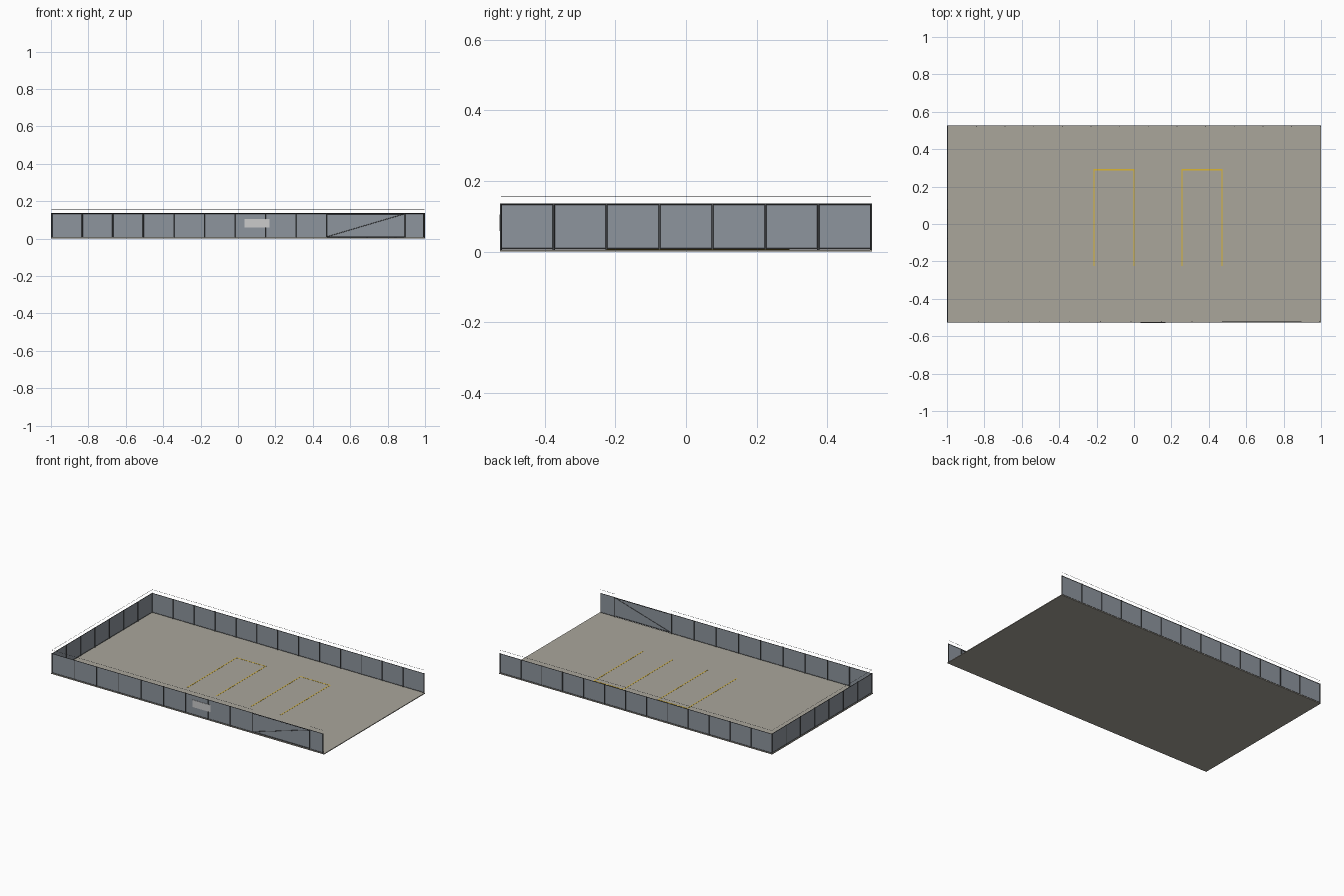
import bpy, bmesh
from mathutils import Vector

if "Cube" in bpy.data.objects:
    bpy.data.objects.remove(bpy.data.objects["Cube"])


def material(name, rgb):
    m = bpy.data.materials.new(name)
    m.diffuse_color = (*rgb, 1)
    m.use_nodes = True
    m.node_tree.nodes["Principled BSDF"].inputs["Base Color"].default_value = m.diffuse_color
    return m


CONCRETE = material("concrete", (0.40, 0.38, 0.33))
MESH = material("fence_grey", (0.27, 0.30, 0.34))
STEEL = material("dark_steel", (0.07, 0.075, 0.08))
YELLOW = material("paint_yellow", (0.72, 0.47, 0.03))
PALE = material("sign_pale", (0.75, 0.75, 0.72))

W, D = 0.996, 0.5245          # fence half width and half depth
BASE, Z0, Z1, ZW = 0.005, 0.008, 0.134, 0.157


def finish(name, bm, mat):
    me = bpy.data.meshes.new(name)
    bm.to_mesh(me)
    bm.free()
    me.materials.append(mat)
    ob = bpy.data.objects.new(name, me)
    bpy.context.collection.objects.link(ob)
    return ob


def boxes(name, spans, mat):
    """One object from boxes given as (x0, x1, y0, y1, z0, z1)."""
    bm = bmesh.new()
    for x0, x1, y0, y1, z0, z1 in spans:
        vs = bmesh.ops.create_cube(bm, size=1)["verts"]
        bmesh.ops.scale(bm, vec=(x1 - x0, y1 - y0, z1 - z0), verts=vs)
        bmesh.ops.translate(bm, vec=((x0 + x1) / 2, (y0 + y1) / 2, (z0 + z1) / 2), verts=vs)
    return finish(name, bm, mat)


def rods(name, segs, r, mat, sides=8):
    """One object from round bars given as (start, end)."""
    bm = bmesh.new()
    for a, b in segs:
        a, b = Vector(a), Vector(b)
        vs = bmesh.ops.create_cone(bm, cap_ends=True, segments=sides, radius1=r,
                                   radius2=r, depth=(b - a).length)["verts"]
        rot = (b - a).to_track_quat("Z", "Y").to_matrix()
        bmesh.ops.rotate(bm, matrix=rot, verts=vs)
        bmesh.ops.translate(bm, vec=(a + b) / 2, verts=vs)
    ob = finish(name, bm, mat)
    for p in ob.data.polygons:
        p.use_smooth = len(p.vertices) == 4
    return ob


def fence(name, a, b, count, first_post=True):
    """Straight run of fence from a to b with evenly spaced posts."""
    a, b = Vector((*a, 0)), Vector((*b, 0))

    def up(p, z):
        return Vector((p.x, p.y, z))

    pts = [a.lerp(b, i / count) for i in range(count + 1)]
    bm = bmesh.new()
    for p, q in zip(pts, pts[1:]):
        bm.faces.new([bm.verts.new(v) for v in
                      (up(p, Z0), up(q, Z0), up(q, Z1), up(p, Z1))])
    finish(name + "_mesh_panels", bm, MESH)
    posts = pts if first_post else pts[1:]
    rods(name + "_posts", [(up(p, BASE), up(p, Z1 + 0.002)) for p in posts], 0.003, STEEL)
    rods(name + "_rails", [(up(a, z), up(b, z)) for z in (Z0, Z1)], 0.0016, STEEL, 6)
    rods(name + "_top_wire", [(up(a, ZW), up(b, ZW))], 0.0008, STEEL, 4)


# Yard slab
boxes("yard_slab", [(-1, 1, -0.527, 0.527, 0, BASE)], CONCRETE)

# Fence runs: back, left side, front up to the gate, front beyond the gate
GX0, GX1 = 0.473, 0.892
fence("back_fence", (-W, D), (W, D), 13)
fence("left_fence", (-W, -D), (-W, D), 7)
fence("front_fence", (-W, -D), (GX0, -D), 9)
fence("front_end_fence", (GX1, -D), (0.992, -D), 1)

# Gate: infill, frame and diagonal brace
bm = bmesh.new()
bm.faces.new([bm.verts.new(v) for v in
              ((GX0, -D, Z0), (GX1, -D, Z0), (GX1, -D, Z1), (GX0, -D, Z1))])
finish("gate_mesh", bm, MESH)
c = [(GX0 + .003, -D, 0.01), (GX1 - .003, -D, 0.01),
     (GX1 - .003, -D, 0.132), (GX0 + .003, -D, 0.132)]
rods("gate_frame", [(c[i], c[(i + 1) % 4]) for i in range(4)], 0.0025, STEEL)
rods("gate_brace", [(c[0], c[2])], 0.0017, STEEL, 6)

# Blank sign board on the front fence
boxes("sign_board", [(0.036, 0.168, -0.5285, -0.5262, 0.058, 0.105)], PALE)

# Painted parking bays, open towards the front
t, lo, hi = 0.003, -0.225, 0.29
lines = []
for x0, x1 in ((-0.213, 0.0), (0.256, 0.470)):
    for x in (x0, x1):
        lines.append((x - t, x + t, lo, hi - t, BASE, BASE + 0.0008))
    lines.append((x0 - t, x1 + t, hi - t, hi + t, BASE, BASE + 0.0008))
boxes("parking_bay_lines", lines, YELLOW)
